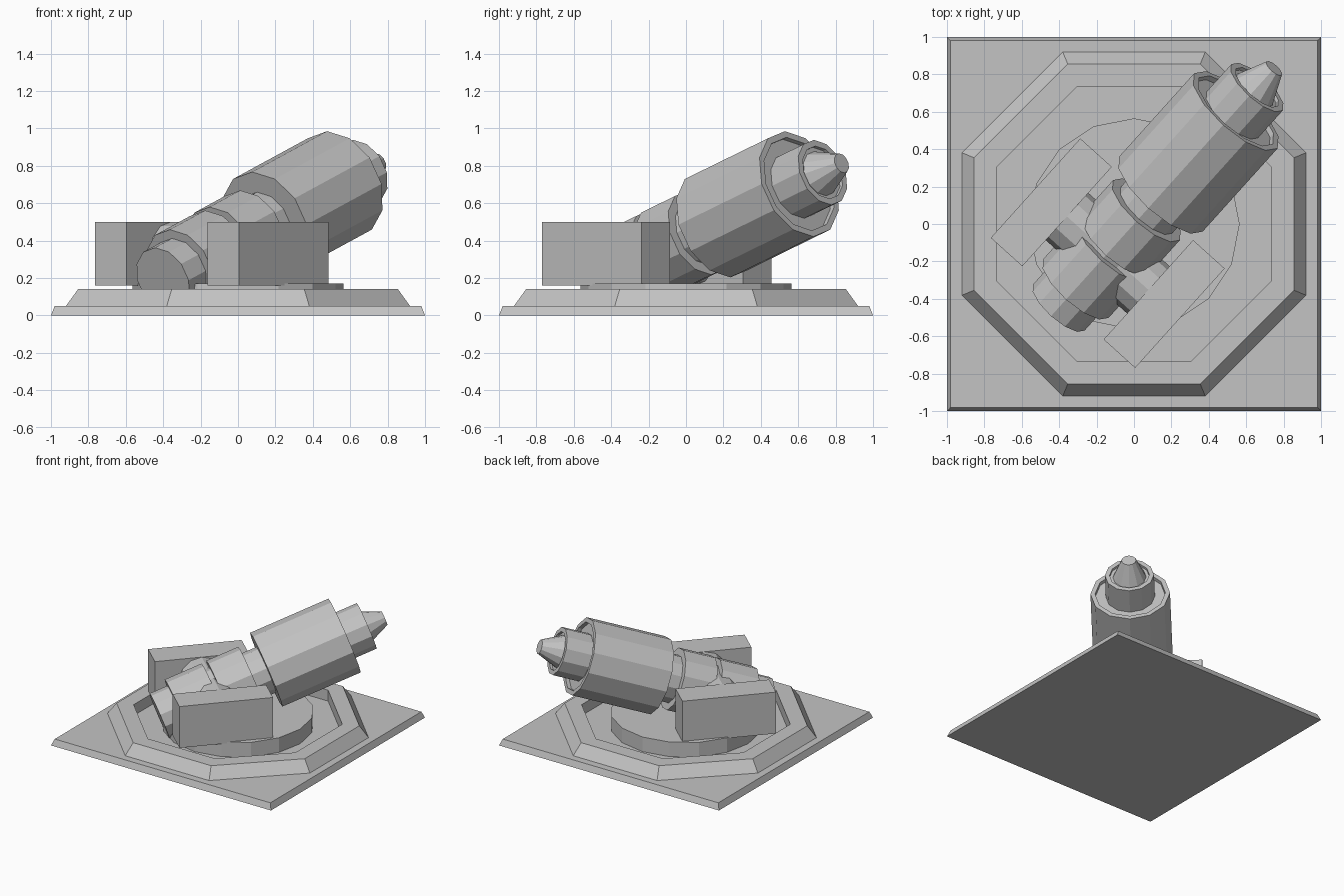
import bpy, bmesh
from math import cos, sin, pi, radians
from mathutils import Matrix

if "Cube" in bpy.data.objects:
    bpy.data.objects.remove(bpy.data.objects["Cube"], do_unlink=True)

metal = bpy.data.materials.new("plain_grey")
metal.use_nodes = True
GREY = (0.55, 0.55, 0.55, 1)
metal.diffuse_color = GREY
metal.node_tree.nodes["Principled BSDF"].inputs["Base Color"].default_value = GREY


def finish(name, bm, matrix):
    bmesh.ops.recalc_face_normals(bm, faces=bm.faces)
    mesh = bpy.data.meshes.new(name)
    bm.to_mesh(mesh)
    bm.free()
    mesh.materials.append(metal)
    obj = bpy.data.objects.new(name, mesh)
    obj.matrix_world = matrix
    bpy.context.collection.objects.link(obj)
    return obj


def turned(name, profile, sides, matrix=Matrix(), flat=False, closed=False):
    """Faceted solid around local z from (radius, height) points.
    flat: radii are measured to the flats, and flats face the axes."""
    bm = bmesh.new()
    phase = pi / sides if flat else 0
    grow = 1 / cos(pi / sides) if flat else 1
    rings = []
    for r, z in profile:
        angles = [phase + 2 * pi * i / sides for i in range(sides)]
        rings.append([bm.verts.new((r * grow * cos(a), r * grow * sin(a), z)) for a in angles])
    pairs = list(zip(rings, rings[1:]))
    if closed:
        pairs.append((rings[-1], rings[0]))
    else:
        bm.faces.new(rings[0])
        bm.faces.new(rings[-1])
    for a, b in pairs:
        for i in range(sides):
            j = (i + 1) % sides
            bm.faces.new((a[i], a[j], b[j], b[i]))
    return finish(name, bm, matrix)


def block(name, center, size, matrix):
    bm = bmesh.new()
    bmesh.ops.create_cube(bm, size=1)
    bmesh.ops.scale(bm, vec=size, verts=bm.verts)
    bmesh.ops.translate(bm, vec=center, verts=bm.verts)
    return finish(name, bm, matrix)


# Ground plate, octagonal rim and turntable
turned("base_plate", [(1, 0), (0.98, 0.05)], 4, flat=True)
turned("octagon_rim", [(0.92, 0.05), (0.855, 0.14), (0.735, 0.14), (0.735, 0.05)],
       8, flat=True, closed=True)
turned("turntable", [(0.565, 0.05), (0.565, 0.17)], 16)

# Side supports and the axle between them
yaw = Matrix.Rotation(radians(48), 4, "Z")
for side, name in ((1, "left_support"), (-1, "right_support")):
    block(name, (-0.21, side * 0.406, 0.33), (0.715, 0.227, 0.34), yaw)

pivot = yaw @ Matrix.Translation((-0.21, 0, 0.33))
turned("axle", [(0.17, -0.3), (0.17, 0.3)], 12, pivot @ Matrix.Rotation(pi / 2, 4, "X"))

# Barrel parts, all along the raised axis
aim = pivot @ Matrix.Rotation(radians(70), 4, "Y")
barrel = {
    "barrel_shaft": [(0.185, -0.415), (0.185, 0.46)],
    "rear_collar": [(0.235, -0.27), (0.235, 0.03)],
    "middle_collar": [(0.24, 0.07), (0.24, 0.33)],
    "main_barrel": [(0.3, 0.453), (0.3, 1.09), (0.265, 1.09), (0.265, 1.06)],
    "muzzle": [(0.185, 1.04), (0.185, 1.27), (0.15, 1.27), (0.15, 1.25)],
    "muzzle_tip": [(0.13, 1.24), (0.055, 1.415)],
}
for name, profile in barrel.items():
    turned(name, profile, 12, aim)
